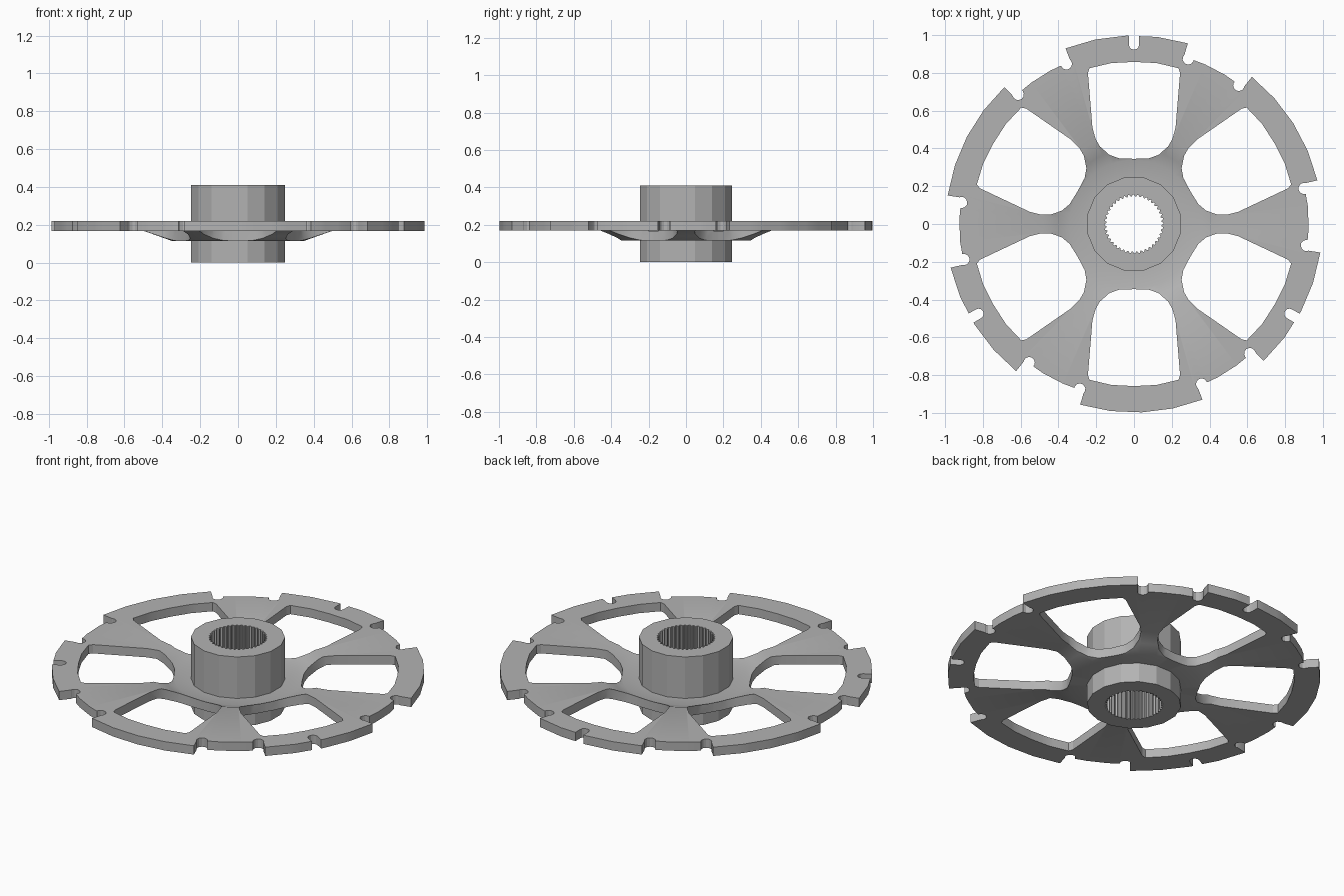
import bpy, bmesh
from math import sin, cos, radians, tau
from mathutils import Vector, Matrix

cube = bpy.data.objects.get("Cube")
if cube:
    bpy.data.objects.remove(cube, do_unlink=True)

grey = bpy.data.materials.new("plain_grey")
grey.use_nodes = True
COLOUR = (0.45, 0.45, 0.45, 1)
grey.diffuse_color = COLOUR
grey.node_tree.nodes["Principled BSDF"].inputs["Base Color"].default_value = COLOUR


def polar(r, degrees):
    return Vector((r * cos(radians(degrees)), r * sin(radians(degrees))))


def add_prism(bm, points, z0, z1):
    """Extrude a closed 2D outline between two heights."""
    low = [bm.verts.new((p[0], p[1], z0)) for p in points]
    high = [bm.verts.new((p[0], p[1], z1)) for p in points]
    n = len(points)
    bm.faces.new(low)
    bm.faces.new(high)
    for i in range(n):
        j = (i + 1) % n
        bm.faces.new((low[i], low[j], high[j], high[i]))


def finish(name, bm):
    bmesh.ops.recalc_face_normals(bm, faces=bm.faces[:])
    mesh = bpy.data.meshes.new(name)
    bm.to_mesh(mesh)
    bm.free()
    mesh.materials.append(grey)
    obj = bpy.data.objects.new(name, mesh)
    bpy.context.collection.objects.link(obj)
    return obj


def apply_boolean(target, tool, operation):
    mod = target.modifiers.new("cut", "BOOLEAN")
    mod.object = tool
    mod.operation = operation
    mod.solver = "EXACT"
    bpy.ops.object.select_all(action="DESELECT")
    bpy.context.view_layer.objects.active = target
    target.select_set(True)
    bpy.ops.object.modifier_apply(modifier=mod.name)
    bpy.data.objects.remove(tool, do_unlink=True)


# Dished web, turned from a sheet cross-section
profile = [(0.2, 0.115), (0.35, 0.115), (0.42, 0.14), (0.5, 0.168), (1.1, 0.168),
           (1.1, 0.22), (0.48, 0.22), (0.4, 0.188), (0.34, 0.165), (0.2, 0.165)]
STEPS = 72
bm = bmesh.new()
rings = []
for s in range(STEPS):
    a = tau * s / STEPS
    rings.append([bm.verts.new((r * cos(a), r * sin(a), z)) for r, z in profile])
for s in range(STEPS):
    a, b = rings[s], rings[(s + 1) % STEPS]
    for i in range(len(profile)):
        j = (i + 1) % len(profile)
        bm.faces.new((a[i], a[j], b[j], b[i]))
wheel = finish("spoked_wheel", bm)

# Stepped rim outline: six raised blocks with six recesses between them
outline = []
for k in range(6):
    start = 13.4 + 60 * k
    outline += [polar(0.998, start + 37.9 * t / 4) for t in range(5)]
    outline += [polar(0.925, start + 37.9 + 22.1 * t / 3) for t in range(4)]
bm = bmesh.new()
add_prism(bm, outline, -0.2, 0.6)
apply_boolean(wheel, finish("rim_outline", bm), "INTERSECT")

# Windows between the spokes
half = [(0.08, 0.348), (0.13, 0.366), (0.18, 0.41), (0.203, 0.45), (0.22, 0.51),
        (0.244, 0.8), (0.235, 0.825), (0.12, 0.852)]
window = [(0, 0.345)] + half + [(0, 0.858)] + [(-u, v) for u, v in reversed(half)]
bm = bmesh.new()
for k in range(6):
    turn = Matrix.Rotation(radians(60 * k), 2)
    add_prism(bm, [turn @ Vector(p) for p in window], -0.3, 0.7)
apply_boolean(wheel, finish("window_cutter", bm), "DIFFERENCE")

# Round relief notches at both ends of each block
bm = bmesh.new()
for k in range(6):
    for angle in (11.8, 52.9):
        c = polar(0.92, angle + 60 * k)
        add_prism(bm, [c + polar(0.03, 30 * i + 7) for i in range(12)], -0.3, 0.7)
# Round-ended slots in every other block
for angle in (90, 210, 330):
    turn = Matrix.Rotation(radians(angle - 90), 2)
    slot = [Vector((0, 0.95)) + polar(0.027, 180 + 30 * i) for i in range(7)]
    slot += [Vector((0.027, 1.1)), Vector((-0.027, 1.1))]
    add_prism(bm, [turn @ p for p in slot], -0.3, 0.7)
apply_boolean(wheel, finish("notch_cutter", bm), "DIFFERENCE")
bpy.ops.object.shade_smooth_by_angle(angle=radians(22))

# Hub with a splined bore
bm = bmesh.new()
add_prism(bm, [polar(0.252, 22.5 * i + 11.25) for i in range(16)], 0, 0.41)
hub = finish("hub", bm)
bm = bmesh.new()
teeth = [polar(0.156 if i % 4 < 2 else 0.146, 360 * i / 160) for i in range(160)]
add_prism(bm, teeth, -0.1, 0.6)
apply_boolean(hub, finish("bore_cutter", bm), "DIFFERENCE")
